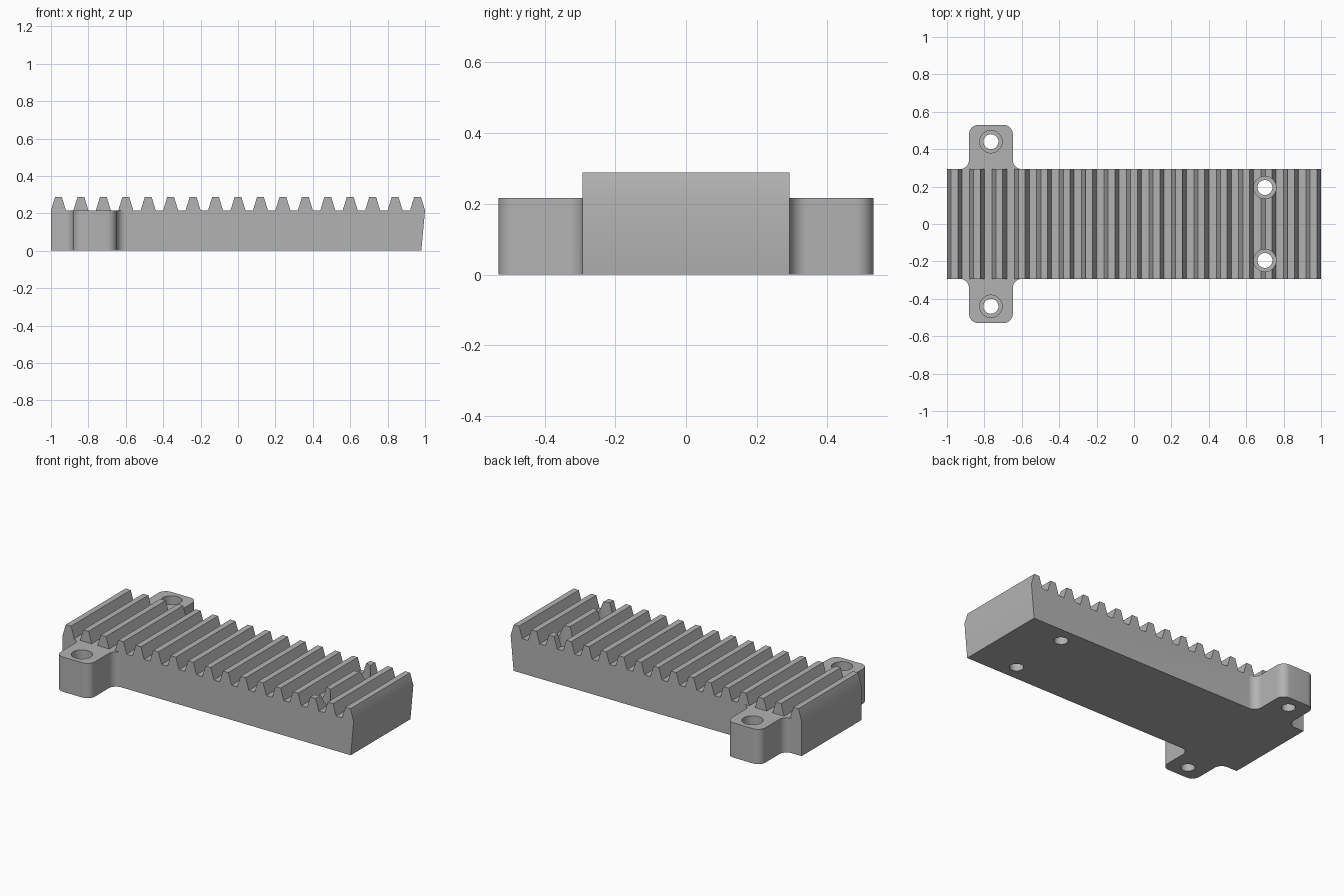
import bpy
import bmesh
from math import cos, sin, pi, radians

cube = bpy.data.objects.get("Cube")
if cube:
    bpy.data.objects.remove(cube, do_unlink=True)

HALF_LEN, HALF_WID = 1.0, 0.293
ROOT, TIP = 0.216, 0.288
EAR_X, EAR_HALF, EAR_Y, ROUND = -0.765, 0.117, 0.53, 0.05
PITCH, TEETH = 0.12, 17

grey = bpy.data.materials.new("plain_grey")
grey.use_nodes = True
grey.diffuse_color = (0.45, 0.45, 0.45, 1)
grey.node_tree.nodes["Principled BSDF"].inputs["Base Color"].default_value = grey.diffuse_color


def prism(bm, points, offset):
    """Extrude a closed outline by an offset vector."""
    face = bm.faces.new([bm.verts.new(p) for p in points])
    new = bmesh.ops.extrude_face_region(bm, geom=[face])["geom"]
    verts = [v for v in new if isinstance(v, bmesh.types.BMVert)]
    bmesh.ops.translate(bm, verts=verts, vec=offset)


def finish(bm, name):
    bmesh.ops.recalc_face_normals(bm, faces=bm.faces)
    mesh = bpy.data.meshes.new(name)
    bm.to_mesh(mesh)
    bm.free()
    obj = bpy.data.objects.new(name, mesh)
    bpy.context.collection.objects.link(obj)
    mesh.materials.append(grey)
    return obj


def arc(cx, cy, start, end, steps=8):
    return [(cx + ROUND * cos(radians(start + (end - start) * i / steps)),
             cy + ROUND * sin(radians(start + (end - start) * i / steps)))
            for i in range(steps + 1)]


# Base slab with a filleted mounting ear on each side
left, right = EAR_X - EAR_HALF, EAR_X + EAR_HALF
back = [(HALF_LEN, HALF_WID)]
back += arc(right + ROUND, HALF_WID + ROUND, 270, 180)
back += arc(right - ROUND, EAR_Y - ROUND, 0, 90)
back += arc(left + ROUND, EAR_Y - ROUND, 90, 180)
back += arc(left - ROUND, HALF_WID + ROUND, 0, -90)
back += [(-HALF_LEN, HALF_WID)]
outline = back + [(x, -y) for x, y in reversed(back)]
bm = bmesh.new()
prism(bm, [(x, y, 0) for x, y in outline], (0, 0, ROOT))
for v in bm.verts:  # sloping right end
    if v.co.x > 0.99 and v.co.z < 0.01:
        v.co.x = 0.98
rack = finish(bm, "toothed_rack")

# Row of straight teeth
bm = bmesh.new()
for i in range(TEETH):
    x = (i - (TEETH - 1) / 2) * PITCH
    profile = [(-0.04, ROOT), (0.04, ROOT), (0.018, TIP), (-0.018, TIP)]
    prism(bm, [(x + px, -HALF_WID, z) for px, z in profile], (0, 2 * HALF_WID, 0))
teeth = finish(bm, "teeth")


def drill(name, radius, bottom):
    bm = bmesh.new()
    for cx, cy in ((EAR_X, 0.44), (0.70, 0.195)):
        for side in (-1, 1):
            ring = [(cx + radius * cos(2 * pi * i / 32),
                     side * cy + radius * sin(2 * pi * i / 32), bottom) for i in range(32)]
            prism(bm, ring, (0, 0, 0.4 - bottom))
    return finish(bm, name)


# Join teeth, then cut the counterbores and the through holes
helpers = [(teeth, "UNION"),
           (drill("counterbore_cutter", 0.06, 0.11), "DIFFERENCE"),
           (drill("through_hole_cutter", 0.04, -0.1), "DIFFERENCE")]
for helper, operation in helpers:
    mod = rack.modifiers.new(helper.name, "BOOLEAN")
    mod.operation, mod.solver, mod.object = operation, "EXACT", helper
    helper.hide_render = True

bpy.context.view_layer.objects.active = rack
rack.select_set(True)
for mod in list(rack.modifiers):
    bpy.ops.object.modifier_apply(modifier=mod.name)
for helper, _ in helpers:
    bpy.data.objects.remove(helper, do_unlink=True)
bpy.ops.object.shade_smooth_by_angle(angle=radians(30))
